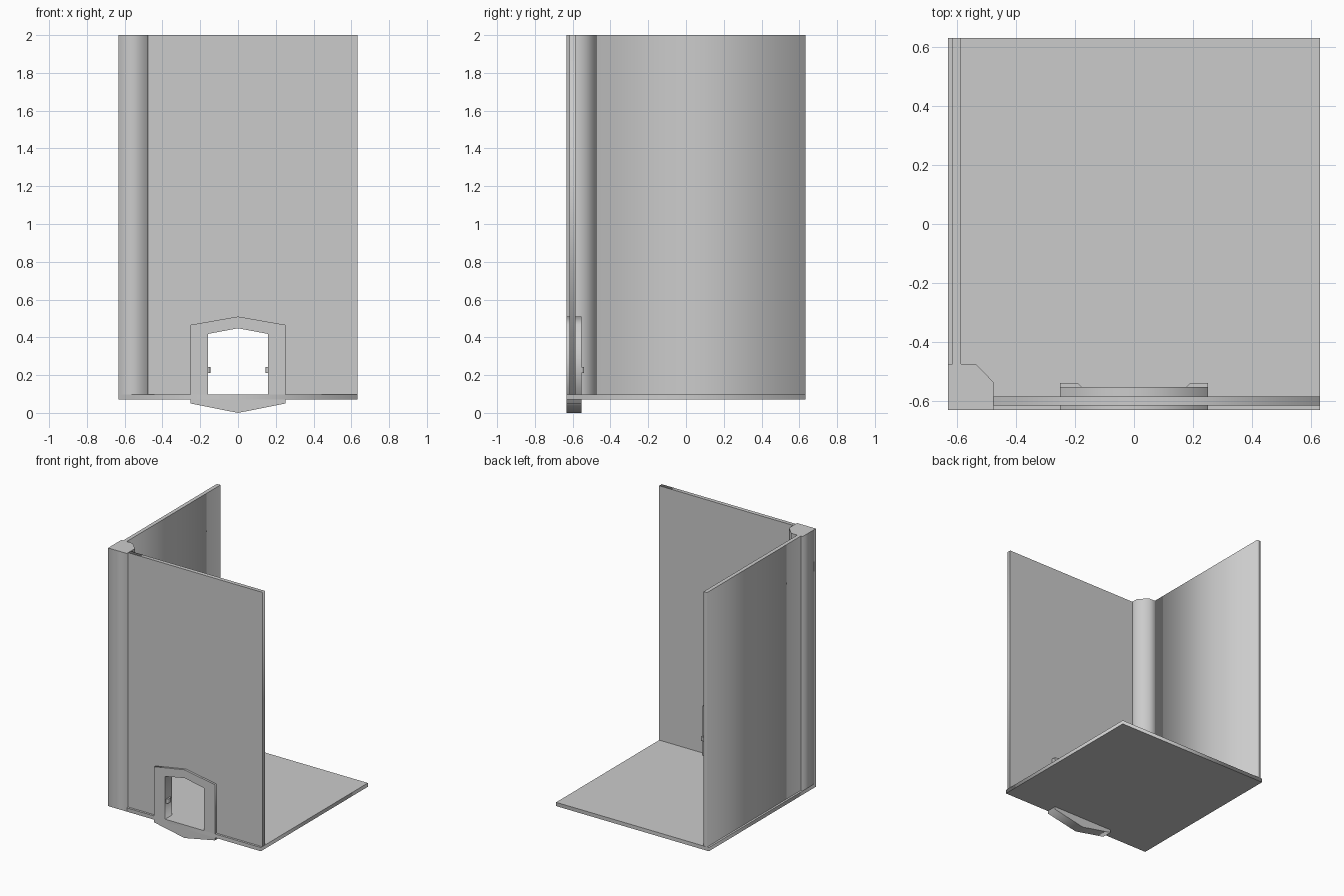
import bpy
from math import radians

if "Cube" in bpy.data.objects:
    bpy.data.objects.remove(bpy.data.objects["Cube"])

H = 0.632            # half size of the square footprint
Z0, Z1 = 0.07, 0.098  # underside and top of the floor


def prism(name, loops, lo, hi, axis="z"):
    """Extrude flat outlines (inner loops become holes) between lo and hi along an axis."""
    cu = bpy.data.curves.new(name, "CURVE")
    cu.dimensions = "2D"
    cu.fill_mode = "BOTH"
    cu.extrude = (hi - lo) / 2
    for loop in loops:
        sp = cu.splines.new("POLY")
        sp.points.add(len(loop) - 1)
        for p, (u, v) in zip(sp.points, loop):
            p.co = (u, v, 0, 1)
        sp.use_cyclic_u = True
    ob = bpy.data.objects.new(name, cu)
    bpy.context.collection.objects.link(ob)
    mid = (lo + hi) / 2
    if axis == "y":
        ob.rotation_euler = (radians(90), 0, 0)
        ob.location.y = mid
    else:
        ob.location.z = mid
    bpy.ops.object.select_all(action="DESELECT")
    ob.select_set(True)
    bpy.context.view_layer.objects.active = ob
    bpy.ops.object.convert(target="MESH")
    ob = bpy.context.object
    ob.name = name
    bpy.ops.object.transform_apply(location=True, rotation=True, scale=True)
    bpy.ops.object.mode_set(mode="EDIT")
    bpy.ops.mesh.select_all(action="SELECT")
    bpy.ops.mesh.remove_doubles(threshold=0.0001)
    bpy.ops.mesh.normals_make_consistent(inside=False)
    bpy.ops.object.mode_set(mode="OBJECT")
    return ob


def rect(x0, y0, x1, y1):
    return [(x0, y0), (x1, y0), (x1, y1), (x0, y1)]


def mirrored(half):
    """Complete a right-hand outline whose first and last points lie on x = 0."""
    return half + [(-x, z) for x, z in reversed(half) if x > 0]


# floor slab
prism("floor", [rect(-H, -H, H, H)], Z0, Z1)

# chamfered corner post
prism("corner_post", [[(-H, -H), (-0.477, -H), (-0.477, -0.537),
                       (-0.537, -0.475), (-H, -0.475)]], Z0, 2)

# side wall, inset from the floor edge
prism("side_wall", [rect(-0.617, -0.475, -0.588, H)], Z1, 2)

# front wall with a doorway notch hidden behind the frame
prism("front_wall", [[(-0.477, Z1), (-0.2, Z1), (-0.2, 0.44), (0, 0.48), (0.2, 0.44),
                      (0.2, Z1), (H, Z1), (H, 2), (-0.477, 2)]],
      -0.616, -0.586, "y")

# pointed door frame
outer = mirrored([(0, 0), (0.252, 0.05), (0.252, 0.466), (0, 0.51)])
inner = mirrored([(0, Z1), (0.16, Z1), (0.16, 0.418), (0, 0.448)])
prism("door_frame", [outer, inner], -H, -0.554, "y")

# latch tabs on both jambs
for side, s in (("left", -1), ("right", 1)):
    tab = [(0.252, -0.575), (0.252, -0.54), (0.19, -0.54), (0.146, -0.584),
           (0.146, -0.608), (0.162, -0.624), (0.18, -0.575)]
    prism("latch_" + side, [[(s * x, y) for x, y in tab]], 0.212, 0.244)
